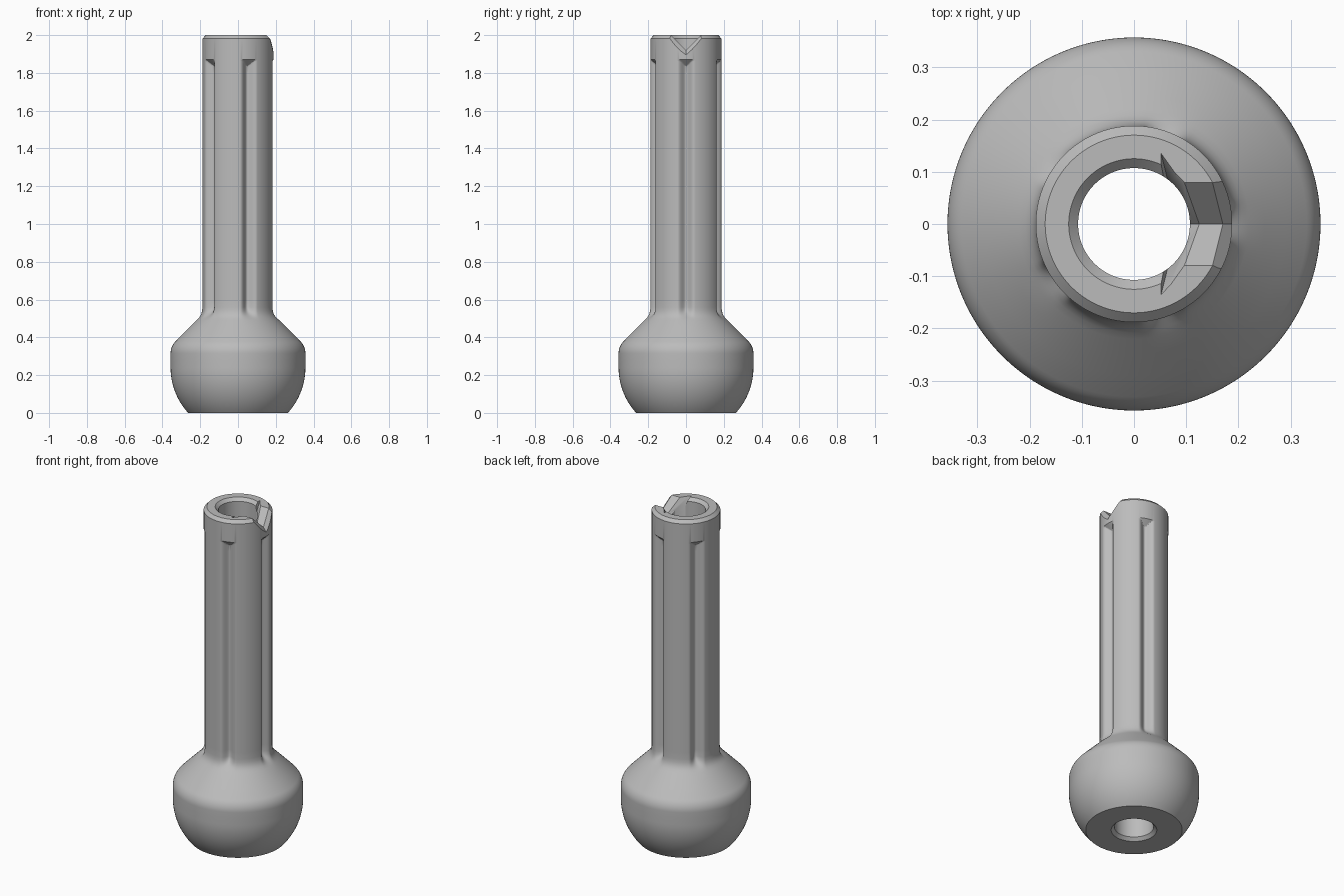
import bpy, bmesh
from math import pi, cos, sin, sqrt, atan2

cube = bpy.data.objects.get("Cube")
if cube:
    bpy.data.objects.remove(cube, do_unlink=True)

SEGMENTS = 240
STEM, BULB = 0.188, 0.357
FLUTES, FLUTE_HALF, FLUTE_DEPTH, ROOF = 5, 0.047, 0.034, 1.87


def material(name, value):
    m = bpy.data.materials.new(name)
    m.use_nodes = True
    colour = (value, value, value, 1)
    m.diffuse_color = colour
    m.node_tree.nodes["Principled BSDF"].inputs["Base Color"].default_value = colour
    return m


def make_object(name, bm, mat):
    bmesh.ops.recalc_face_normals(bm, faces=bm.faces)
    mesh = bpy.data.meshes.new(name)
    bm.to_mesh(mesh)
    bm.free()
    mesh.materials.append(mat)
    ob = bpy.data.objects.new(name, mesh)
    bpy.context.collection.objects.link(ob)
    return ob


grey = material("plain grey", 0.5)

# Outer profile: rounded bulb, shoulder cone, stem, chamfered rim
outer = []
for i in range(15):
    z = 0.24 * i / 14
    outer.append((sqrt(BULB ** 2 - (0.24 - z) ** 2), z))
outer += [(BULB, 0.28), (BULB, 0.315)]
for i in range(1, 9):
    a = pi / 4 * i / 8
    outer.append((BULB - 0.09 * (1 - cos(a)), 0.315 + 0.09 * sin(a)))
outer += [(0.29, 0.42), (0.25, 0.46), (0.22, 0.49), (0.208, 0.502), (0.2, 0.513),
          (0.194, 0.525), (0.19, 0.54), (STEM, 0.56)]
outer += [(STEM, z) for z in (0.6, 1.0, 1.4, 1.8)]
outer += [(STEM, ROOF - 0.034 + 0.0034 * i) for i in range(11)]
outer += [(STEM, 1.982), (0.17, 2.0)]
# Bore with a chamfer at both ends
bore = [(0.125, 2.0), (0.107, 1.982), (0.107, 0.018), (0.125, 0.0)]
profile = outer + bore


def flute_depth(a, z):
    """Depth of the lengthwise flutes, with a sloped roof and a faded foot."""
    step = 2 * pi / FLUTES
    off = abs((a + step / 2) % step - step / 2) * STEM / FLUTE_HALF
    if off >= 1 or z >= ROOF or z < 0.49:
        return 0
    t = min(1, (z - 0.49) / 0.07)
    depth = FLUTE_DEPTH * (1 + cos(pi * off)) / 2 * t * t * (3 - 2 * t)
    return min(depth, ROOF - z)


bm = bmesh.new()
rings = []
for i, (r, z) in enumerate(profile):
    ring = []
    for k in range(SEGMENTS):
        a = 2 * pi * k / SEGMENTS
        rr = r - flute_depth(a, z) if i < len(outer) else r
        ring.append(bm.verts.new((rr * cos(a), rr * sin(a), z)))
    rings.append(ring)
for i, ring in enumerate(rings):
    up = rings[(i + 1) % len(rings)]
    for k in range(SEGMENTS):
        n = (k + 1) % SEGMENTS
        bm.faces.new((ring[k], ring[n], up[n], up[k]))
body = make_object("fluted_handle", bm, grey)

# V notch in the rim, flared at its inner and outer edges
SIDE = 0.12
bm = bmesh.new()
sections = []
# apex x, corner x, widening
for xa, xc, grow in ((0.085, 0.042, 0.056), (0.125, 0.082, 0),
                     (0.17, 0.14, 0), (0.21, 0.18, 0.056)):
    w = SIDE + grow
    top = 1.921 + SIDE
    sections.append([bm.verts.new(p) for p in
                     ((xa, 0, top - w), (xc, w, top), (xc, -w, top))])
bm.faces.new(sections[0])
bm.faces.new(sections[-1])
for s, t in zip(sections, sections[1:]):
    for k in range(3):
        n = (k + 1) % 3
        bm.faces.new((s[k], s[n], t[n], t[k]))
cutter = make_object("notch_cutter", bm, grey)
cutter.hide_render = True
cutter.hide_set(True)

cut = body.modifiers.new("rim_notch", 'BOOLEAN')
cut.operation = 'DIFFERENCE'
cut.solver = 'EXACT'
cut.object = cutter

# Apply the cut, then shade smooth with sharp edges kept
bpy.ops.object.select_all(action='DESELECT')
body.select_set(True)
bpy.context.view_layer.objects.active = body
bpy.ops.object.modifier_apply(modifier=cut.name)
bpy.data.objects.remove(cutter, do_unlink=True)
bpy.ops.object.shade_smooth_by_angle(angle=pi / 6)
